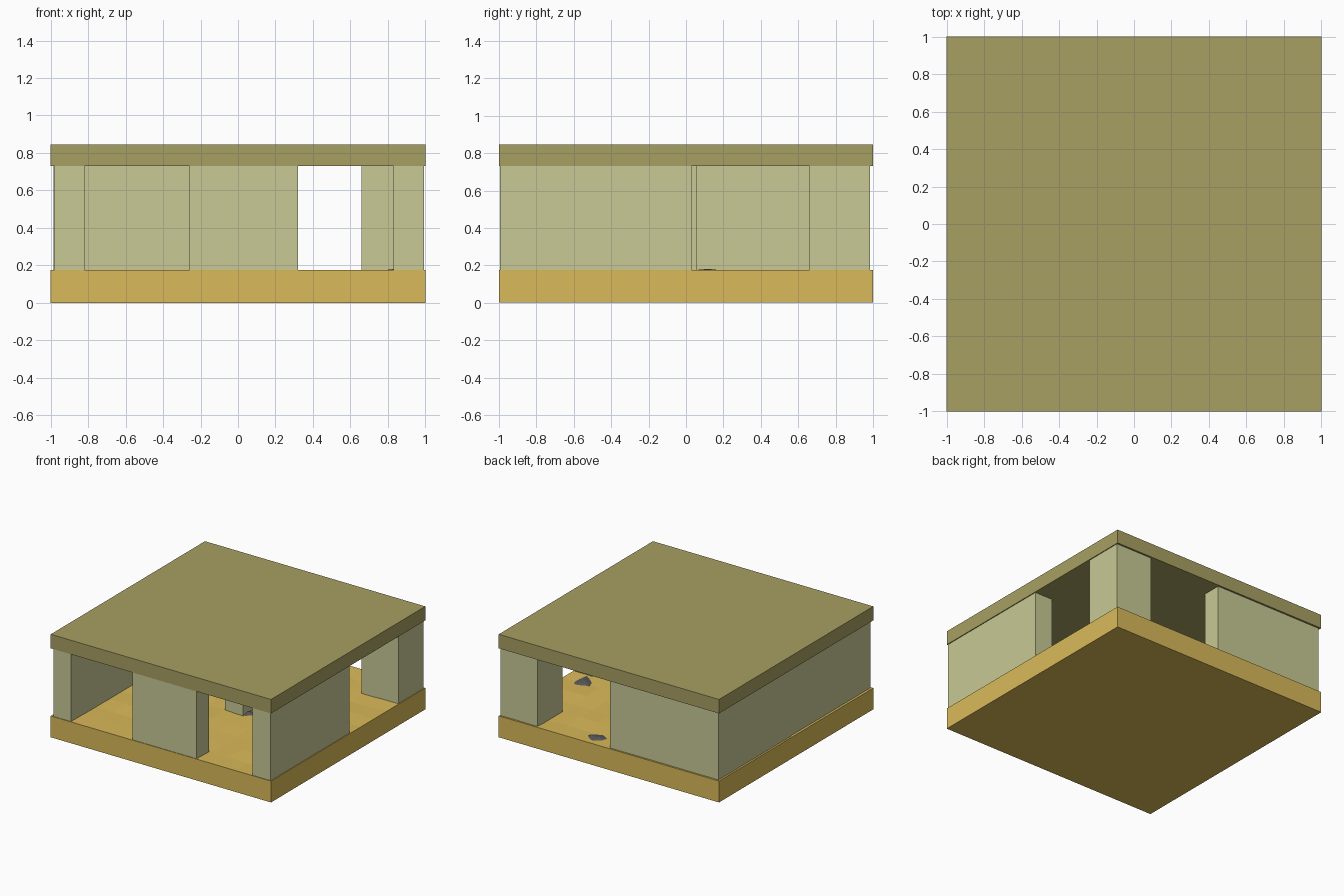
import bpy, bmesh, random
from mathutils import Vector

if "Cube" in bpy.data.objects:
    bpy.data.objects.remove(bpy.data.objects["Cube"])

random.seed(4)


def material(name, rgb):
    m = bpy.data.materials.new(name)
    m.diffuse_color = (*rgb, 1)
    m.use_nodes = True
    m.node_tree.nodes["Principled BSDF"].inputs["Base Color"].default_value = m.diffuse_color
    return m


SAND = material("sand", (0.70, 0.49, 0.10))
WALL = material("plaster", (0.58, 0.585, 0.30))
ROOF = material("roof_clay", (0.39, 0.35, 0.125))
STONE = material("stone", (0.10, 0.10, 0.11))


def finish(name, bm, mat):
    me = bpy.data.meshes.new(name)
    bmesh.ops.recalc_face_normals(bm, faces=bm.faces)
    bm.to_mesh(me)
    bm.free()
    me.materials.append(mat)
    ob = bpy.data.objects.new(name, me)
    bpy.context.collection.objects.link(ob)
    return ob


def box(name, x, y, z, mat):
    bm = bmesh.new()
    bmesh.ops.create_cube(bm, size=1)
    for v in bm.verts:
        v.co = Vector([(r[0] + r[1]) / 2 + c * (r[1] - r[0])
                       for c, r in zip(v.co, (x, y, z))])
    return finish(name, bm, mat)


def floor_tile(name, x0, y0):
    # Square slab with a slightly uneven sandy top
    bm = bmesh.new()
    bmesh.ops.create_grid(bm, x_segments=6, y_segments=6, size=0.5)
    base = bmesh.ops.extrude_face_region(bm, geom=bm.faces[:])
    top = {v for v in base["geom"] if isinstance(v, bmesh.types.BMVert)}
    for v in bm.verts:
        inner = max(abs(v.co.x), abs(v.co.y)) < 0.49
        v.co.x += x0 + 0.5
        v.co.y += y0 + 0.5
        if v in top:
            v.co.z = 0.175 - (random.uniform(0, 0.01) if inner else 0)
    finish(name, bm, SAND)


def corner_stone(name, x, y):
    # Flat faceted stone half buried in the floor, kept inside the outline
    bm = bmesh.new()
    bmesh.ops.create_icosphere(bm, subdivisions=2, radius=1)
    for v in bm.verts:
        k = random.uniform(0.85, 1.1)
        v.co = Vector((min(max(x + v.co.x * 0.17 * k, -0.998), 0.998),
                       min(max(y + v.co.y * 0.14 * k, -0.998), 0.998),
                       0.115 + v.co.z * 0.064 * k))
    finish(name, bm, STONE)


# Four floor tiles, each with stones in two opposite corners
for i, x0 in enumerate((-1, 0)):
    for j, y0 in enumerate((-1, 0)):
        tag = f"{i}_{j}"
        floor_tile("floor_tile_" + tag, x0, y0)
        corner_stone("stone_a_" + tag, x0 + 0.84, y0 + 0.12)
        corner_stone("stone_b_" + tag, x0 + 0.16, y0 + 0.89)

# Walls and posts
H = (0.17, 0.735)
walls = {
    "front_middle_wall": ((-0.26, 0.32), (-0.995, -0.83)),
    "left_front_wall": ((-0.98, -0.82), (-0.995, 0.03)),
    "left_back_wall": ((-0.985, -0.82), (0.03, 0.985)),
    "right_wall": ((0.83, 0.993), (-0.995, 0.03)),
    "back_left_wall": ((-0.82, 0.0), (0.83, 0.985)),
    "back_right_block": ((0.66, 0.993), (0.66, 0.985)),
    "inner_post": ((0.0, 0.165), (-0.17, 0.06)),
}
for name, (x, y) in walls.items():
    box(name, x, y, H, WALL)

# Flat roof slab
box("roof_slab", (-1, 1), (-1, 1), (0.73, 0.845), ROOF)
